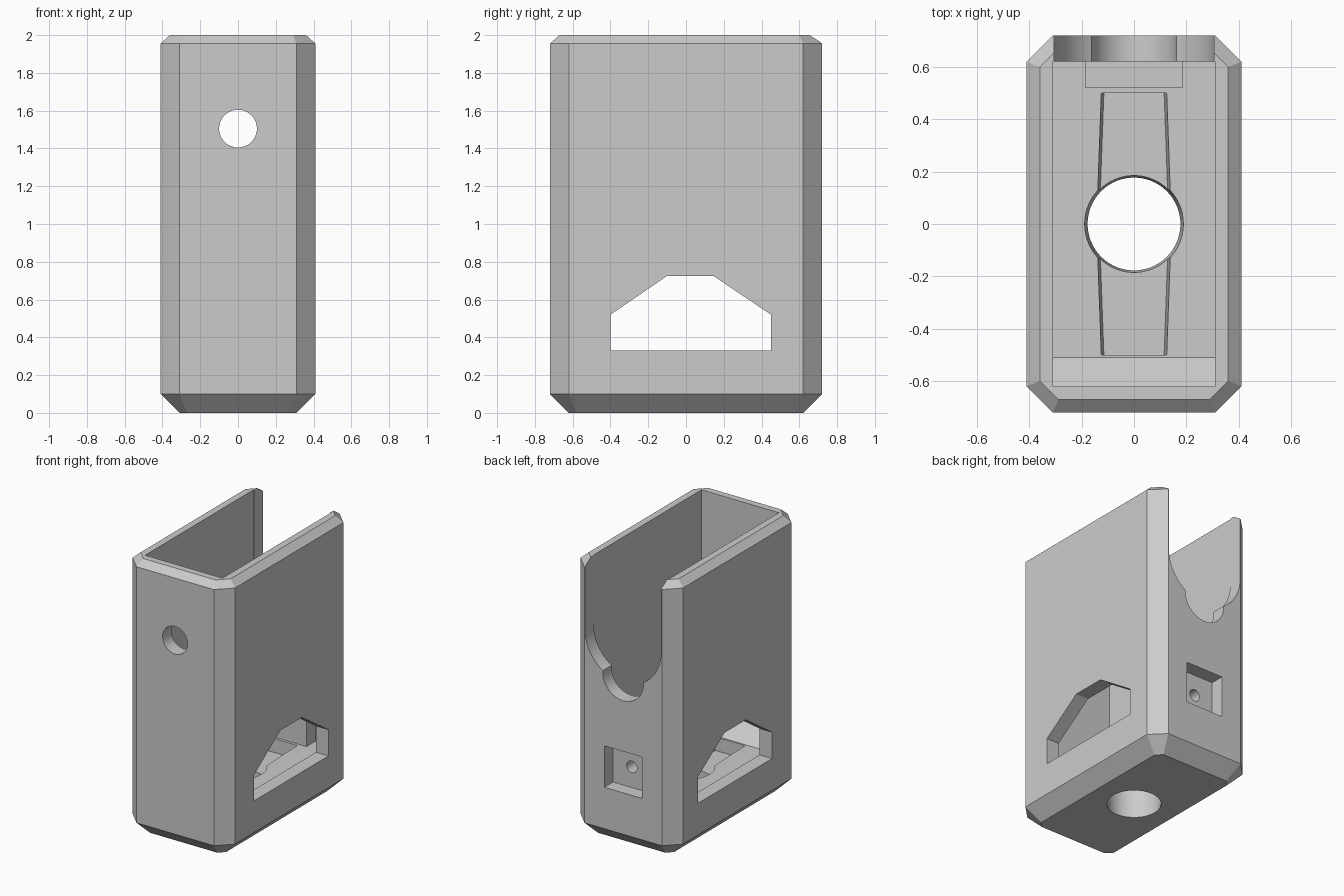
import bpy, bmesh, math

if "Cube" in bpy.data.objects:
    bpy.data.objects.remove(bpy.data.objects["Cube"])

grey = bpy.data.materials.new("plain_grey")
grey.diffuse_color = (0.6, 0.6, 0.6, 1)
grey.use_nodes = True
grey.node_tree.nodes["Principled BSDF"].inputs["Base Color"].default_value = grey.diffuse_color


def loft(name, rings):
    """Closed solid through equal-length rings of points."""
    bm = bmesh.new()
    vs = [[bm.verts.new(p) for p in r] for r in rings]
    n = len(vs[0])
    bm.faces.new(vs[0])
    bm.faces.new(vs[-1])
    for a, b in zip(vs, vs[1:]):
        for i in range(n):
            j = (i + 1) % n
            bm.faces.new((a[i], a[j], b[j], b[i]))
    bmesh.ops.recalc_face_normals(bm, faces=bm.faces)
    me = bpy.data.meshes.new(name)
    bm.to_mesh(me)
    bm.free()
    me.materials.append(grey)
    ob = bpy.data.objects.new(name, me)
    bpy.context.collection.objects.link(ob)
    return ob


def box(name, x, y, z):
    return loft(name, [[(x[0], y[0], h), (x[1], y[0], h), (x[1], y[1], h), (x[0], y[1], h)] for h in z])


def along_x(name, pts, half):
    return loft(name, [[(s * half, y, z) for y, z in pts] for s in (-1, 1)])


def along_y(name, pts, y0, y1):
    return loft(name, [[(x, y, z) for x, z in pts] for y in (y0, y1)])


def arc(r, cx, cz, a0=0, a1=360, n=64):
    full = a1 - a0 == 360
    steps = n if full else n + 1
    angs = [math.radians(a0 + (a1 - a0) * i / n) for i in range(steps)]
    return [(cx + r * math.cos(a), cz + r * math.sin(a)) for a in angs]


def octagon(d, z, hx=0.41, hy=0.72, c=0.1):
    """Chamfered rectangle inset by d."""
    k = c + d * (math.sqrt(2) - 1)
    x, y, u, v = hx - d, hy - d, hx - k, hy - k
    return [(x, -v, z), (x, v, z), (u, y, z), (-u, y, z),
            (-x, v, z), (-x, -v, z), (-u, -y, z), (u, -y, z)]


def combine(target, other, op):
    mod = target.modifiers.new(op, 'BOOLEAN')
    mod.operation = op
    mod.solver = 'EXACT'
    mod.object = other
    bpy.context.view_layer.objects.active = target
    bpy.ops.object.modifier_apply(modifier=mod.name)
    bpy.data.objects.remove(other, do_unlink=True)


# Outer shell with chamfered corners, base and rim
FLOOR = 0.31
body = loft("housing", [octagon(0.1, 0), octagon(0, 0.1), octagon(0, 1.955), octagon(0.05, 2)])

# Inner cavity with a sloped front foot
combine(body, along_x("cavity", [(-0.62, 2.1), (-0.62, FLOOR + 0.11), (-0.51, FLOOR),
                                 (0.62, FLOOR), (0.62, 2.1)], 0.31), 'DIFFERENCE')

# Inner boss behind the back pocket
combine(body, box("boss", (-0.185, 0.185), (0.52, 0.67), (0.25, 0.74)), 'UNION')

# Side windows
combine(body, along_x("window", [(-0.4, 0.33), (0.45, 0.33), (0.45, 0.52),
                                 (0.145, 0.725), (-0.1, 0.725), (-0.4, 0.52)], 0.6), 'DIFFERENCE')

# Back opening: round-bottomed slot plus a smaller round relief
slot = [(0.305, 2.1)] + [(-0.305, 2.1)] + arc(0.305, 0, 1.5, 180, 360, 48)
combine(body, along_y("back_slot", slot, 0.6, 0.9), 'DIFFERENCE')
combine(body, along_y("back_relief", arc(0.163, 0, 1.23), 0.6, 0.9), 'DIFFERENCE')

# Front round hole
combine(body, along_y("front_hole", arc(0.1, 0, 1.505), -0.9, -0.5), 'DIFFERENCE')

# Back square pocket and its screw hole
combine(body, box("pocket", (-0.15, 0.15), (0.62, 0.9), (0.4, 0.7)), 'DIFFERENCE')
combine(body, along_y("screw_hole", arc(0.042, 0, 0.55, n=32), 0.4, 0.8), 'DIFFERENCE')

# Tapered floor groove, widest at the middle, with drafted sides
def groove(z, off):
    e, m = 0.115 + off, 0.133 + off
    return [(-e, -0.5, z), (e, -0.5, z), (m, 0, z), (e, 0.5, z), (-e, 0.5, z), (-m, 0, z)]

combine(body, loft("groove", [groove(FLOOR - 0.1, 0), groove(FLOOR + 0.01, 0.011)]), 'DIFFERENCE')

# Slightly tapered hole through the floor
combine(body, loft("floor_hole", [[(x, y, z) for x, y in arc(r, 0, 0)]
                                  for r, z in ((0.177, -0.01), (0.189, FLOOR + 0.01))]), 'DIFFERENCE')

# Smooth round cuts, keep edges sharp
bpy.ops.object.select_all(action='DESELECT')
body.select_set(True)
bpy.context.view_layer.objects.active = body
bpy.ops.object.shade_smooth_by_angle(angle=math.radians(20))
